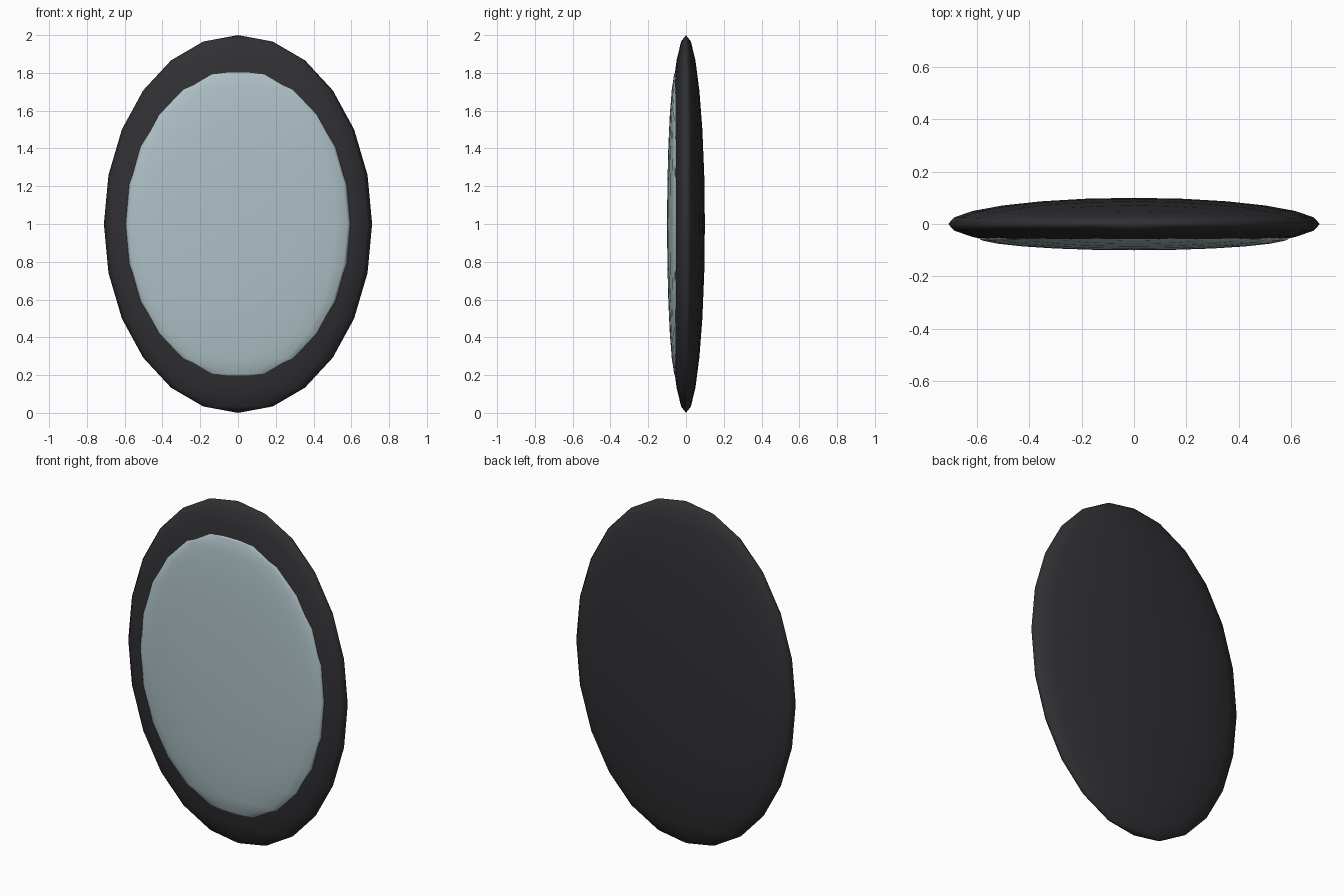
import bpy

if "Cube" in bpy.data.objects:
    bpy.data.objects.remove(bpy.data.objects["Cube"])


def material(name, color):
    m = bpy.data.materials.new(name)
    m.diffuse_color = color
    m.use_nodes = True
    m.node_tree.nodes["Principled BSDF"].inputs["Base Color"].default_value = m.diffuse_color
    return m


def flat_ellipsoid(name, radii, y, mat):
    bpy.ops.mesh.primitive_uv_sphere_add(segments=24, ring_count=12, radius=1,
                                         location=(0, y, 1))
    ob = bpy.context.object
    ob.name = name
    ob.scale = radii
    bpy.ops.object.transform_apply(location=False, rotation=False, scale=True)
    bpy.ops.object.shade_smooth()
    ob.data.materials.append(mat)
    return ob


# Dark lens-shaped body of the mirror
flat_ellipsoid("mirror_frame", (0.71, 0.1, 1.0), 0,
               material("dark_frame", (0.03, 0.03, 0.034, 1)))

# Pale glass bulging out of the front of the body
flat_ellipsoid("mirror_glass", (0.6, 0.05, 0.82), -0.0503,
               material("pale_glass", (0.42, 0.53, 0.56, 1)))
